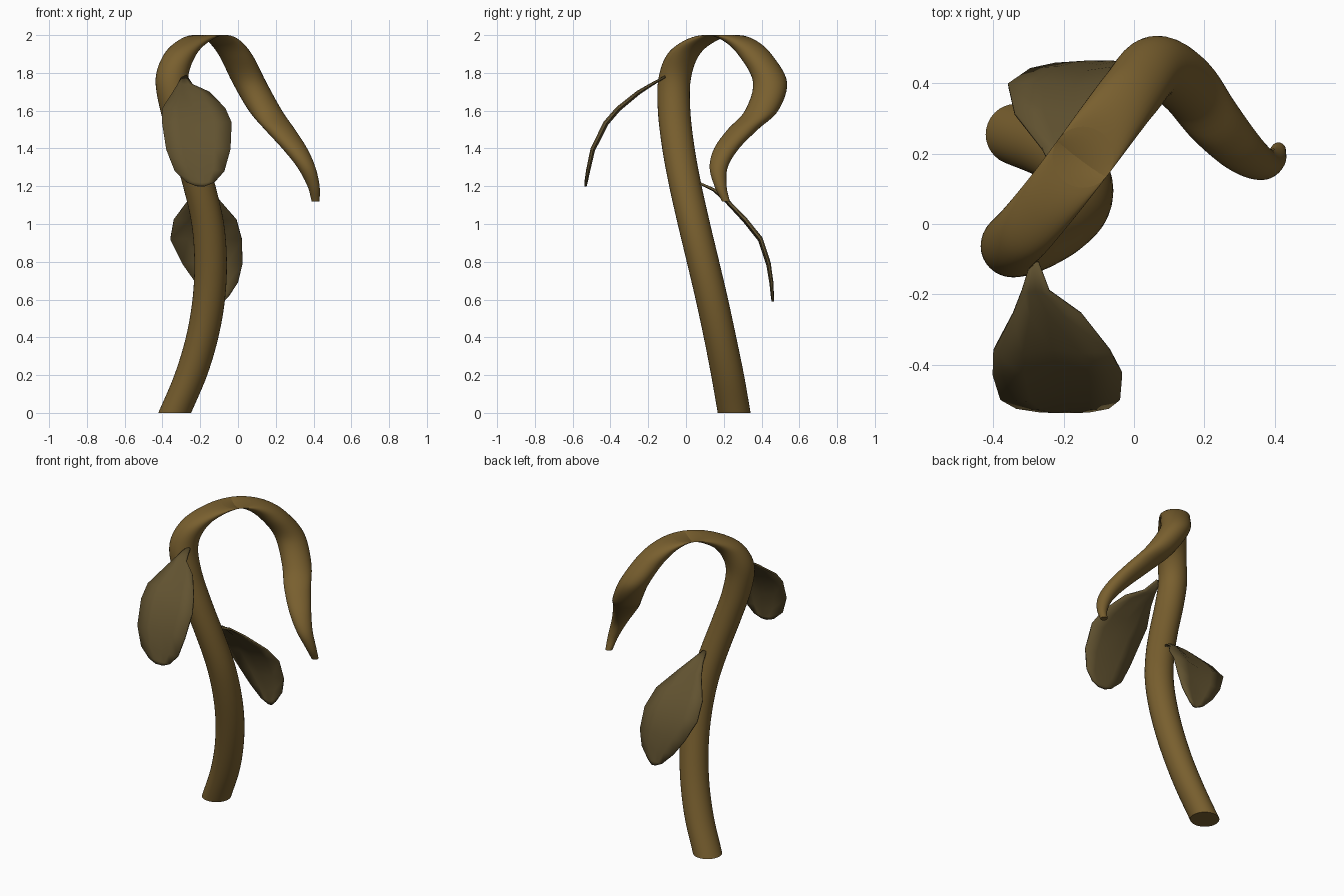
import bpy, bmesh, math
from mathutils import Vector

if "Cube" in bpy.data.objects:
    bpy.data.objects.remove(bpy.data.objects["Cube"])


def material(name, rgb):
    m = bpy.data.materials.new(name)
    m.diffuse_color = (*rgb, 1)
    m.use_nodes = True
    m.node_tree.nodes["Principled BSDF"].inputs["Base Color"].default_value = m.diffuse_color
    return m


def finish(name, bm, mat, angle):
    me = bpy.data.meshes.new(name)
    bm.to_mesh(me)
    bm.free()
    me.materials.append(mat)
    ob = bpy.data.objects.new(name, me)
    bpy.context.collection.objects.link(ob)
    bpy.ops.object.select_all(action='DESELECT')
    ob.select_set(True)
    bpy.context.view_layer.objects.active = ob
    bpy.ops.object.shade_smooth_by_angle(angle=math.radians(angle))
    return ob


def spline(points, steps):
    """Catmull-Rom curve through (x, y, z, radius) points."""
    pts = [Vector(p) for p in points]
    pts = [2 * pts[0] - pts[1]] + pts + [2 * pts[-1] - pts[-2]]
    out = []
    for a, b, c, d in zip(pts, pts[1:], pts[2:], pts[3:]):
        for i in range(steps):
            t = i / steps
            out.append(0.5 * (2 * b + (c - a) * t + (2 * a - 5 * b + 4 * c - d) * t * t
                              + (3 * b - a - 3 * c + d) * t ** 3))
    return out + [pts[-2]]


def limb(bm, path, sides=32):
    """Sweep level rings upwards and cap the first one's far end."""
    rings = []
    for x, y, z, r in path:
        rings.append([bm.verts.new((x + r * math.cos(2 * math.pi * k / sides),
                                    y + r * math.sin(2 * math.pi * k / sides), z))
                      for k in range(sides)])
    for lo, hi in zip(rings, rings[1:]):
        for k in range(sides):
            j = (k + 1) % sides
            bm.faces.new((lo[k], lo[j], hi[j], hi[k]))
    bm.faces.new(rings[0][::-1])


stem_mat = material("stem_brown", (0.19, 0.115, 0.028))
leaf_mat = material("leaf_brown", (0.12, 0.085, 0.03))

# Stem: level circles swept along a hooked path, flattening at the apex
path = [(-0.335, 0.255, 0, .087), (-0.25, 0.22, 0.2, .087), (-0.19, 0.18, 0.4, .086),
        (-0.155, 0.137, 0.6, .086), (-0.145, 0.09, 0.8, .086), (-0.16, 0.042, 1.0, .086),
        (-0.205, -0.003, 1.2, .086), (-0.265, -0.04, 1.4, .086), (-0.325, -0.063, 1.6, .086),
        (-0.35, -0.06, 1.77, .086), (-0.305, -0.012, 1.9, .086), (-0.225, 0.085, 1.975, .086),
        (-0.145, 0.19, 2.0, .087),
        (-0.075, 0.285, 1.97, .088), (-0.01, 0.37, 1.89, .089), (0.06, 0.445, 1.75, .09),
        (0.145, 0.4, 1.6, .088), (0.222, 0.30, 1.5, .08), (0.30, 0.215, 1.4, .066),
        (0.362, 0.173, 1.3, .048), (0.40, 0.183, 1.2, .032), (0.411, 0.211, 1.12, .021)]
STEPS = 6
curve = spline(path, STEPS)
apex = 12 * STEPS
bm = bmesh.new()
limb(bm, curve[:apex + 1])
limb(bm, curve[apex:][::-1])
finish("stem", bm, stem_mat, 50)


def leaf(name, rows, out):
    """Thin drooping blade; each row is (y, z, left x, right x)."""
    bm = bmesh.new()
    grid = []
    n = len(rows) - 1
    for i, (y, z, x0, x1) in enumerate(rows):
        mid = 0.45 * x0 + 0.55 * x1 if i > n - 3 else 0.5 * (x0 + x1)
        dip = 0.012 * math.sin(math.pi * i / n)
        xs = (x0, (x0 + mid) / 2, mid, (x1 + mid) / 2, x1)
        offs = (0, 0.4, -0.6, 0.4, 0)
        grid.append([bm.verts.new((x, y + out * dip * o, z + dip * o)) for x, o in zip(xs, offs)])
    for a, b in zip(grid, grid[1:]):
        for k in range(4):
            f = (a[k], b[k], b[k + 1], a[k + 1])
            bm.faces.new(f if out < 0 else f[::-1])
    ob = finish(name, bm, leaf_mat, 40)
    mod = ob.modifiers.new("thickness", 'SOLIDIFY')
    mod.thickness = 0.012
    mod.offset = 0


# Two leaves on opposite sides of the stem
leaf("upper_leaf", [
    (-.11, 1.78, -.295, -.27), (-.19, 1.735, -.32, -.24), (-.255, 1.695, -.345, -.15),
    (-.36, 1.61, -.40, -.068), (-.425, 1.535, -.402, -.034), (-.495, 1.395, -.38, -.04),
    (-.52, 1.28, -.335, -.072), (-.53, 1.22, -.27, -.125), (-.532, 1.2, -.22, -.175)], -1)
leaf("lower_leaf", [
    (.075, 1.215, -.20, -.178), (.15, 1.18, -.23, -.15), (.215, 1.125, -.262, -.10),
    (.315, 1.02, -.34, -.008), (.395, .92, -.358, .02), (.438, .79, -.295, .024),
    (.453, .69, -.225, .0), (.458, .615, -.15, -.05), (.459, .59, -.10, -.075)], 1)
